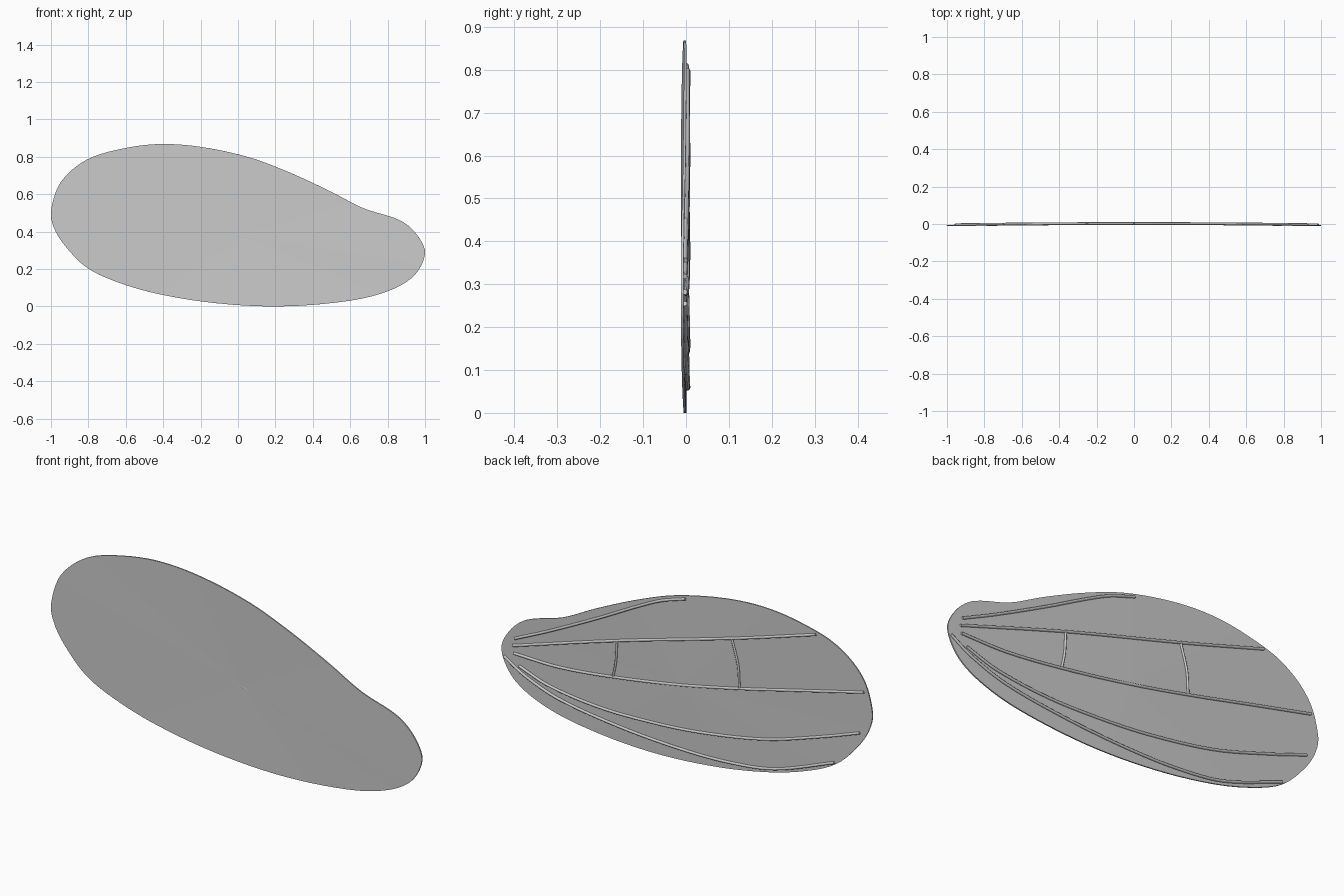
import bpy
import bmesh
from mathutils import Vector

default_cube = bpy.data.objects.get("Cube")
if default_cube:
    bpy.data.objects.remove(default_cube, do_unlink=True)

# One pale grey for the whole wing
wing_grey = bpy.data.materials.new("wing grey")
wing_grey.use_nodes = True
wing_grey.diffuse_color = (0.6, 0.6, 0.6, 1)
shader = wing_grey.node_tree.nodes["Principled BSDF"]
shader.inputs["Base Color"].default_value = wing_grey.diffuse_color


def smooth_path(points, steps, closed):
    """Sample a smooth path through unevenly spaced (x, z) control points."""
    points = [Vector(p) for p in points]
    count = len(points)

    def pick(i):
        return points[i % count] if closed else points[max(0, min(i, count - 1))]

    def direction(i):
        before, here, after = pick(i - 1), pick(i), pick(i + 1)
        return (after - before) / ((here - before).length + (after - here).length)

    path = []
    for i in range(count if closed else count - 1):
        start, end = pick(i), pick(i + 1)
        length = (end - start).length
        for step in range(steps):
            t = step / steps
            path.append(start.lerp(end, t * t * (3 - 2 * t))
                        + direction(i) * (length * t * (1 - t) ** 2)
                        - direction(i + 1) * (length * t * t * (1 - t)))
    if not closed:
        path.append(points[-1])
    return path


def bowed(x, y):
    """Depth of the gently bowed wing at a position along its length."""
    return y - 0.007 * x ** 2


# Wing membrane: a shallow fan from the middle to the rim, given thickness
outline = [
    (-1, .51), (-.946, .667), (-.807, .785), (-.61, .845), (-.415, .868),
    (-.2, .853), (.06, .797), (.276, .716), (.49, .617), (.67, .525),
    (.866, .46), (.957, .383), (1, .28), (.93, .153), (.76, .067),
    (.52, .02), (.2, 0), (-.126, .018), (-.42, .065), (-.635, .126),
    (-.807, .206), (-.925, .324), (-.984, .42),
]
bm = bmesh.new()
middle = bm.verts.new((0.02, 0.001, 0.38))
rim = [bm.verts.new((p.x, bowed(p.x, -0.002), p.y))
       for p in smooth_path(outline, 5, True)]
for a, b in zip(rim, rim[1:] + rim[:1]):
    bm.faces.new((middle, a, b))
bmesh.ops.recalc_face_normals(bm, faces=bm.faces[:])
mesh = bpy.data.meshes.new("wing_membrane")
bm.to_mesh(mesh)
bm.free()
mesh.materials.append(wing_grey)
membrane = bpy.data.objects.new("wing_membrane", mesh)
bpy.context.collection.objects.link(membrane)
solid = membrane.modifiers.new("thickness", "SOLIDIFY")
solid.thickness = 0.006
solid.offset = 0


def add_vein(name, points, radius):
    """Round tube lying along the back of the membrane."""
    curve = bpy.data.curves.new(name, "CURVE")
    curve.dimensions = "3D"
    curve.bevel_depth = radius
    curve.bevel_resolution = 2
    curve.use_fill_caps = True
    path = smooth_path(points, 6, False)
    spline = curve.splines.new("POLY")
    spline.points.add(len(path) - 1)
    for point, p in zip(spline.points, path):
        point.co = (p.x, bowed(p.x, 0.0035), p.y, 1)
    curve.materials.append(wing_grey)
    vein = bpy.data.objects.new(name, curve)
    bpy.context.collection.objects.link(vein)


# Long veins running from the narrow root to the broad tip
long_veins = {
    "leading_vein": [(.924, .356), (.74, .442), (.47, .579), (.25, .697),
                     (.13, .755), (0, .798)],
    "upper_vein": [(.935, .318), (.36, .498), (-.263, .676), (-.7, .81)],
    "middle_vein": [(.93, .282), (.686, .281), (.388, .313), (.035, .37),
                    (-.29, .438), (-.615, .515), (-.957, .596)],
    "lower_vein": [(.902, .228), (.74, .176), (.47, .145), (.2, .147),
                   (-.073, .168), (-.425, .227), (-.724, .318), (-.935, .392)],
    "trailing_vein": [(.985, .255), (.875, .191), (.686, .126), (.36, .08),
                      (.035, .06), (-.236, .064), (-.48, .097), (-.8, .212)],
}
for name, points in long_veins.items():
    add_vein(name, points, 0.0065)

# Short veins bridging the upper and middle veins
cross_veins = {
    "inner_cross_vein": [(.371, .492), (.377, .39), (.393, .31)],
    "outer_cross_vein": [(-.25, .67), (-.283, .548), (-.29, .438)],
}
for name, points in cross_veins.items():
    add_vein(name, points, 0.0055)
